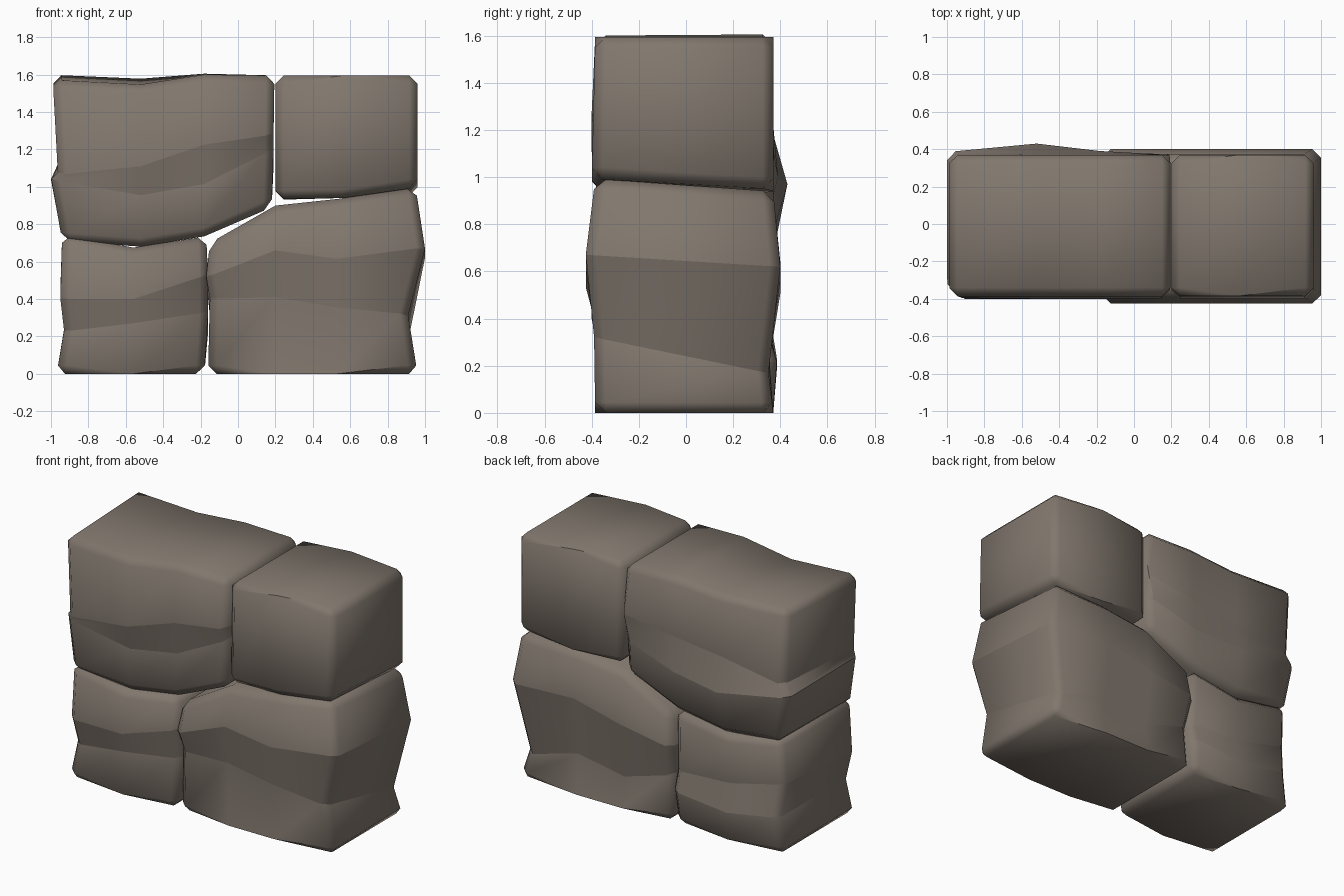
import bpy, bmesh

if "Cube" in bpy.data.objects:
    bpy.data.objects.remove(bpy.data.objects["Cube"])

stone_mat = bpy.data.materials.new("warm grey stone")
stone_mat.diffuse_color = (0.22, 0.185, 0.155, 1)
stone_mat.use_nodes = True
stone_mat.node_tree.nodes["Principled BSDF"].inputs["Base Color"].default_value = stone_mat.diffuse_color


def stone(name, inner_x, rows, chamfer=0.045):
    """Loft rings from bottom to top; each row is
    (left x, right x, front y, back y, front heights, back heights).
    y may be one number or one per column."""
    bm = bmesh.new()
    n = len(inner_x) + 2
    rings = []
    for xl, xr, yf, yb, zf, zb in rows:
        xs = [xl, *inner_x, xr]
        yf = yf if isinstance(yf, list) else [yf] * n
        yb = yb if isinstance(yb, list) else [yb] * n
        front = [bm.verts.new(p) for p in zip(xs, yf, zf)]
        back = [bm.verts.new(p) for p in zip(xs, yb, zb)]
        rings.append(front + back[::-1])
    m = 2 * n
    for a, b in zip(rings, rings[1:]):
        for i in range(m):
            j = (i + 1) % m
            bm.faces.new((a[i], a[j], b[j], b[i]))
    # caps, one strip per column
    for i in range(n - 1):
        lo, hi = rings[0], rings[-1]
        bm.faces.new((lo[i], lo[m - 1 - i], lo[m - 2 - i], lo[i + 1]))
        bm.faces.new((hi[i], hi[i + 1], hi[m - 2 - i], hi[m - 1 - i]))
    for f in bm.faces:
        f.smooth = True
    # crisp ledges along the middle rows
    for ring in rings[1:-1]:
        for i in range(m):
            bm.edges.get((ring[i], ring[(i + 1) % m])).smooth = False
    # chamfer the outer box edges
    edges = []
    for ring in (rings[0], rings[-1]):
        edges += [bm.edges.get((ring[i], ring[(i + 1) % m])) for i in range(m)]
    for a, b in zip(rings, rings[1:]):
        edges += [bm.edges.get((a[i], b[i])) for i in (0, n - 1, n, m - 1)]
    bmesh.ops.bevel(bm, geom=edges, offset=chamfer, segments=1,
                    affect='EDGES', clamp_overlap=True)
    bmesh.ops.recalc_face_normals(bm, faces=bm.faces[:])
    me = bpy.data.meshes.new(name)
    bm.to_mesh(me)
    bm.free()
    me.materials.append(stone_mat)
    ob = bpy.data.objects.new(name, me)
    bpy.context.collection.objects.link(ob)
    return ob


# large lower right stone
stone("lower_right_stone", [0.2, 0.53], [
    (-0.16, 0.96, -0.385, 0.37, [0, 0, 0, 0], [0, 0, 0, 0]),
    (-0.15, 0.91, -0.39, 0.35, [0.40, 0.41, 0.355, 0.32], [0.30, 0.20, 0.26, 0.17]),
    (-0.17, 1.00, -0.425, 0.40, [0.52, 0.66, 0.615, 0.67], [0.50, 0.56, 0.64, 0.62]),
    (-0.15, 0.95, -0.385, 0.37, [0.70, 0.90, 0.935, 1.00], [0.70, 0.89, 0.93, 0.94]),
])

# small lower left stone
stone("lower_left_stone", [-0.56], [
    (-0.97, -0.18, -0.385, 0.37, [0, 0, 0], [0, 0, 0]),
    (-0.93, -0.16, -0.365, 0.385, [0.23, 0.27, 0.33], [0.24, 0.18, 0.22]),
    (-0.95, -0.16, -0.40, 0.35, [0.40, 0.40, 0.53], [0.45, 0.36, 0.34]),
    (-0.94, -0.17, -0.385, 0.37, [0.745, 0.675, 0.735], [0.745, 0.675, 0.735]),
])

# large upper left stone
stone("upper_left_stone", [-0.52, -0.18], [
    (-0.94, 0.18, -0.385, 0.37, [0.71, 0.68, 0.735, 0.89], [0.72, 0.68, 0.735, 0.89]),
    (-1.00, 0.19, -0.37, [0.385, 0.43, 0.39, 0.37],
     [1.04, 0.955, 1.015, 1.20], [1.04, 0.97, 1.00, 1.10]),
    (-0.965, 0.19, -0.40, 0.37, [1.07, 1.11, 1.225, 1.28], [1.12, 1.18, 1.22, 1.27]),
    (-0.99, 0.195, -0.385, 0.37, [1.57, 1.545, 1.60, 1.595], [1.60, 1.58, 1.605, 1.595]),
])

# small upper right block
stone("upper_right_stone", [0.56], [
    (0.20, 0.96, -0.40, 0.37, [0.935, 0.94, 1.00], [0.93, 0.94, 0.95]),
    (0.20, 0.96, -0.385, 0.37, [1.595] * 3, [1.595] * 3),
])
